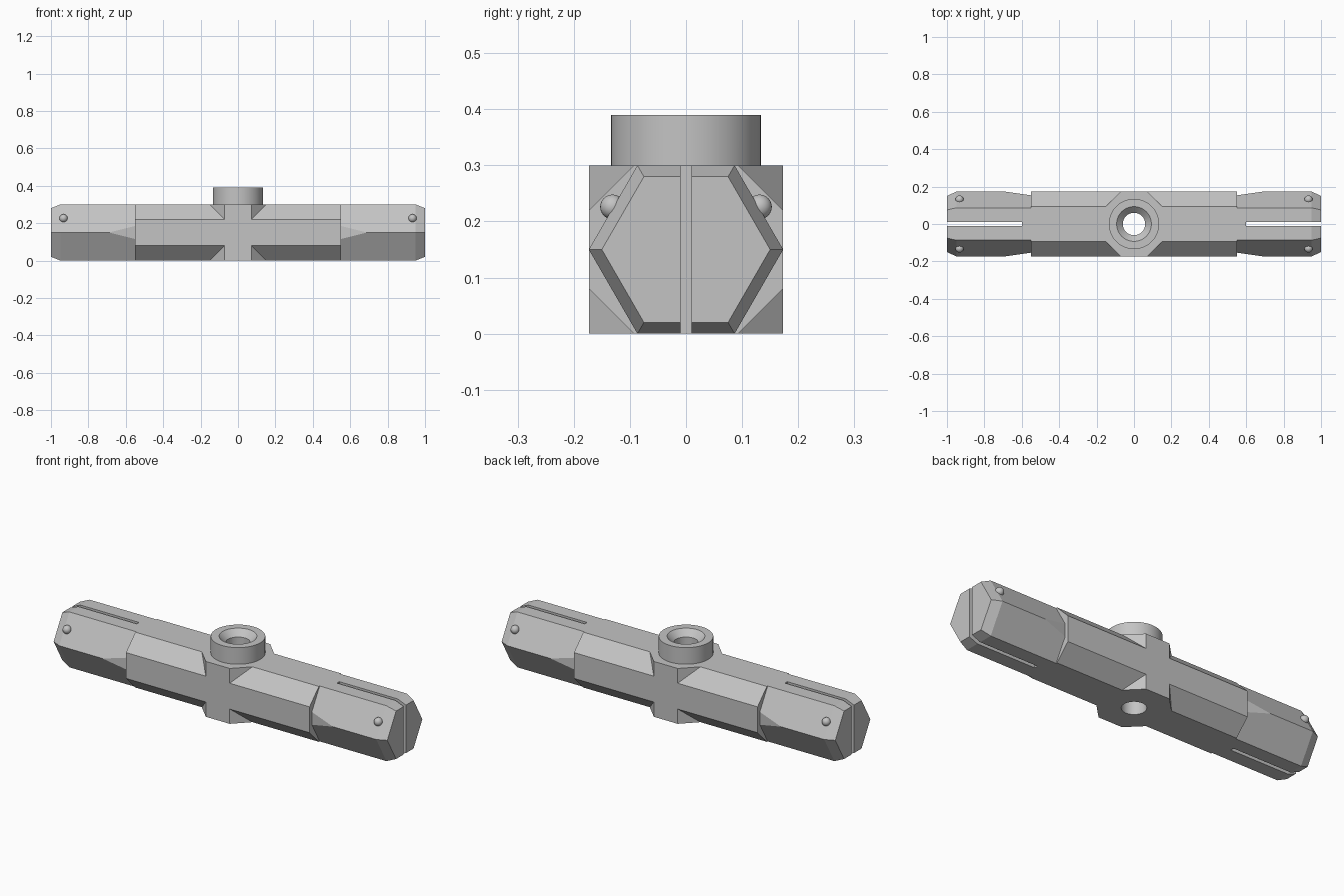
import bpy, bmesh
from math import pi, cos, sin, radians
from mathutils import Matrix, Vector

if "Cube" in bpy.data.objects:
    bpy.data.objects.remove(bpy.data.objects["Cube"])

HALF_H = 0.15                     # half height of the bar
HALF_W = HALF_H / cos(pi / 6)     # half width, a regular hexagon's corner
BAR_X, TIP_X = 0.55, 1.0

grey = bpy.data.materials.new("plain grey")
grey.use_nodes = True
colour = (0.55, 0.55, 0.55, 1)
grey.diffuse_color = colour
grey.node_tree.nodes["Principled BSDF"].inputs["Base Color"].default_value = colour


def finish(bm, name):
    bmesh.ops.recalc_face_normals(bm, faces=bm.faces)
    mesh = bpy.data.meshes.new(name)
    bm.to_mesh(mesh)
    bm.free()
    mesh.materials.append(grey)
    obj = bpy.data.objects.new(name, mesh)
    bpy.context.collection.objects.link(obj)
    return obj


def loft_x(sections):
    """Solid through (x, [(y, z), ...]) sections."""
    bm = bmesh.new()
    rings = [[bm.verts.new((x, y, z)) for y, z in pts] for x, pts in sections]
    for a, b in zip(rings, rings[1:]):
        for i in range(len(a)):
            j = (i + 1) % len(a)
            bm.faces.new((a[i], a[j], b[j], b[i]))
    bm.faces.new(rings[0])
    bm.faces.new(rings[-1])
    return bm


def upright(name, r_low, r_high, z0, z1, sides=64):
    """Upright prism or cone, with a flat side facing the front."""
    bm = bmesh.new()
    place = Matrix.Translation((0, 0, (z0 + z1) / 2)) @ Matrix.Rotation(pi / sides, 4, "Z")
    bmesh.ops.create_cone(bm, cap_ends=True, segments=sides, radius1=r_low,
                          radius2=r_high, depth=z1 - z0, matrix=place)
    return finish(bm, name)


def select_only(obj):
    bpy.ops.object.select_all(action="DESELECT")
    obj.select_set(True)
    bpy.context.view_layer.objects.active = obj


def combine(obj, tool, operation):
    select_only(obj)
    mod = obj.modifiers.new(operation, "BOOLEAN")
    mod.operation, mod.object, mod.solver = operation, tool, "EXACT"
    bpy.ops.object.modifier_apply(modifier=mod.name)
    bpy.data.objects.remove(tool)


def smooth(obj):
    select_only(obj)
    bpy.ops.object.shade_smooth_by_angle(angle=radians(25))


def hexagon(r):
    return [(r * cos(i * pi / 3), HALF_H + r * sin(i * pi / 3)) for i in range(6)]


# Centre bar with bevelled long edges
cut = 0.08
w, h = HALF_W, HALF_H
quarter = [(w, h - cut), (w - cut, h)]
half = quarter + [(-y, z) for y, z in reversed(quarter)]
outline = [(y, h + z) for y, z in half] + [(-y, h - z) for y, z in half]
bar = finish(loft_x([(-BAR_X, outline), (BAR_X, outline)]), "centre_bar")

# Octagonal hub and round collar, bored through and countersunk
hub_r = HALF_W / cos(pi / 8)
combine(bar, upright("hub", hub_r, hub_r, 0, 2 * HALF_H, 8), "UNION")
combine(bar, upright("collar", 0.134, 0.134, 0.2, 0.39), "UNION")
combine(bar, upright("bore", 0.06, 0.06, -0.1, 0.5), "DIFFERENCE")
combine(bar, upright("countersink", 0.043, 0.103, 0.34, 0.40), "DIFFERENCE")
smooth(bar)

# Hexagonal end with a bevelled tip
bm = loft_x([(BAR_X, hexagon(HALF_W)), (0.95, hexagon(HALF_W)), (TIP_X, hexagon(0.15))])
# Wedge cuts that narrow the side corners towards the bar
for side in (-1, 1):
    bmesh.ops.bisect_plane(bm, geom=bm.verts[:] + bm.edges[:] + bm.faces[:],
                           plane_co=(0.69, side * HALF_W, 0),
                           plane_no=Vector((-0.02, side * 0.14, 0)).normalized(),
                           clear_outer=True)
    bmesh.ops.holes_fill(bm, edges=[e for e in bm.edges if e.is_boundary])
left_end = finish(bm, "left_end")

# Narrow slot open at the tip
bm = bmesh.new()
bmesh.ops.create_cube(bm, size=1, matrix=Matrix.Translation((0.85, 0, HALF_H))
                      @ Matrix.Diagonal((0.5, 0.02, 0.5, 1)))
combine(left_end, finish(bm, "slot"), "DIFFERENCE")

right_end = left_end.copy()
right_end.name = "right_end"
right_end.rotation_euler.z = pi
bpy.context.collection.objects.link(right_end)

# Round studs on the upper slopes
for x_name, sx in (("left", 1), ("right", -1)):
    for y_name, sy in (("front", -1), ("back", 1)):
        bm = bmesh.new()
        bmesh.ops.create_uvsphere(bm, u_segments=24, v_segments=12, radius=0.022,
                                  matrix=Matrix.Translation((sx * 0.933, sy * 0.131, 0.226)))
        smooth(finish(bm, f"{y_name}_{x_name}_stud"))
